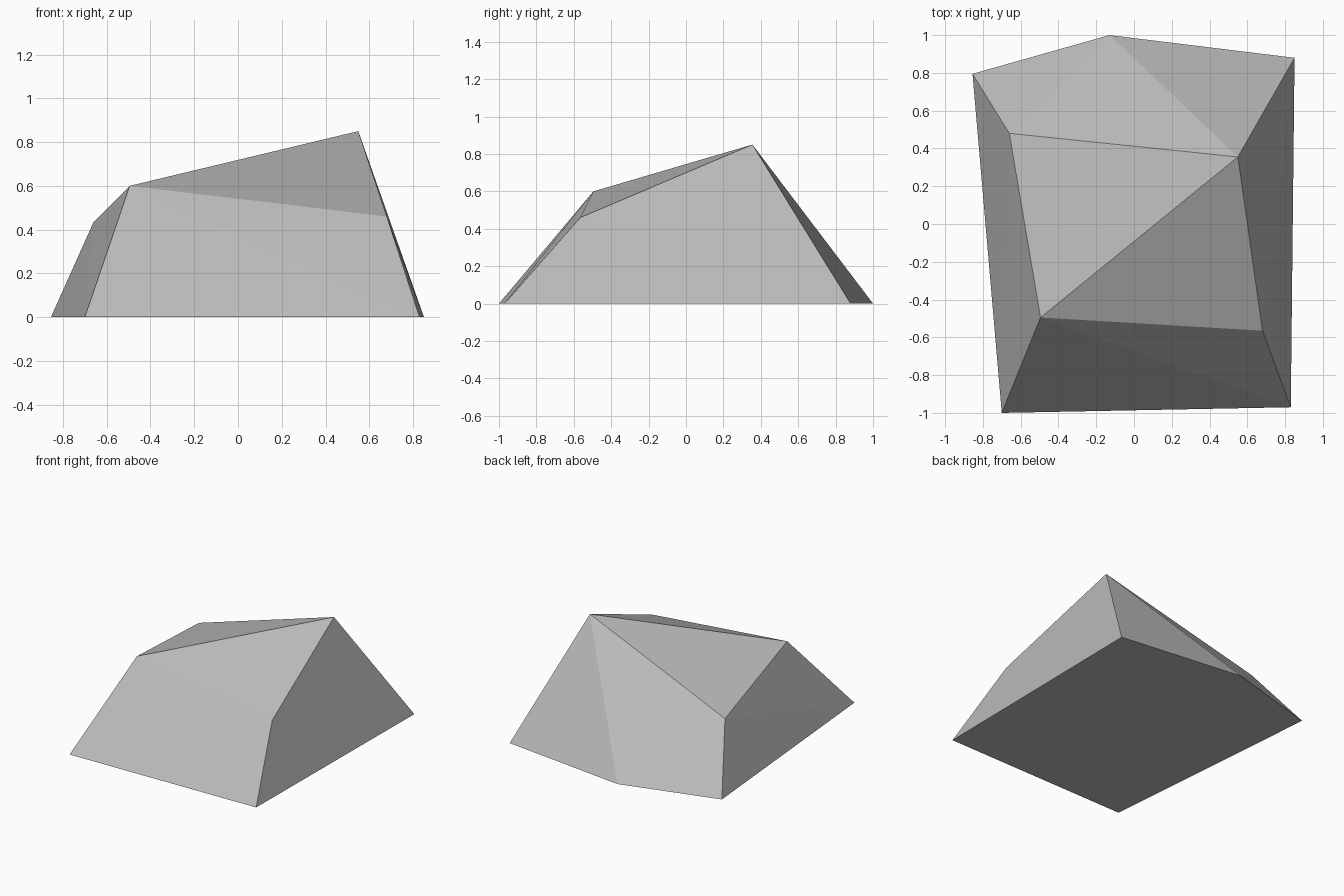
import bpy
import bmesh

cube = bpy.data.objects.get("Cube")
if cube:
    bpy.data.objects.remove(cube, do_unlink=True)

# Stone colour
stone = bpy.data.materials.new("grey stone")
colour = (0.5, 0.5, 0.5, 1)
stone.use_nodes = True
stone.diffuse_color = colour
shader = next(n for n in stone.node_tree.nodes if n.type == 'BSDF_PRINCIPLED')
shader.inputs["Base Color"].default_value = colour
shader.inputs["Roughness"].default_value = 0.9

# Footprint on the ground, counter-clockwise from the front right corner
footprint = [(-0.70, -1.0), (0.83, -0.97), (0.85, 0.88), (-0.13, 1.0), (-0.855, 0.795)]
# Uneven peaks of the upper surface
peaks = [(-0.495, -0.495, 0.60), (0.68, -0.565, 0.46), (0.55, 0.355, 0.85), (-0.66, 0.48, 0.435)]

# Faceted boulder: the hull around footprint and peaks
bm = bmesh.new()
for x, y in footprint:
    bm.verts.new((x, y, 0))
for peak in peaks:
    bm.verts.new(peak)
bmesh.ops.convex_hull(bm, input=bm.verts[:])
bmesh.ops.dissolve_limit(bm, angle_limit=0.002, verts=bm.verts[:], edges=bm.edges[:])
bmesh.ops.recalc_face_normals(bm, faces=bm.faces[:])

mesh = bpy.data.meshes.new("boulder")
bm.to_mesh(mesh)
bm.free()
mesh.materials.append(stone)
boulder = bpy.data.objects.new("boulder", mesh)
bpy.context.collection.objects.link(boulder)
